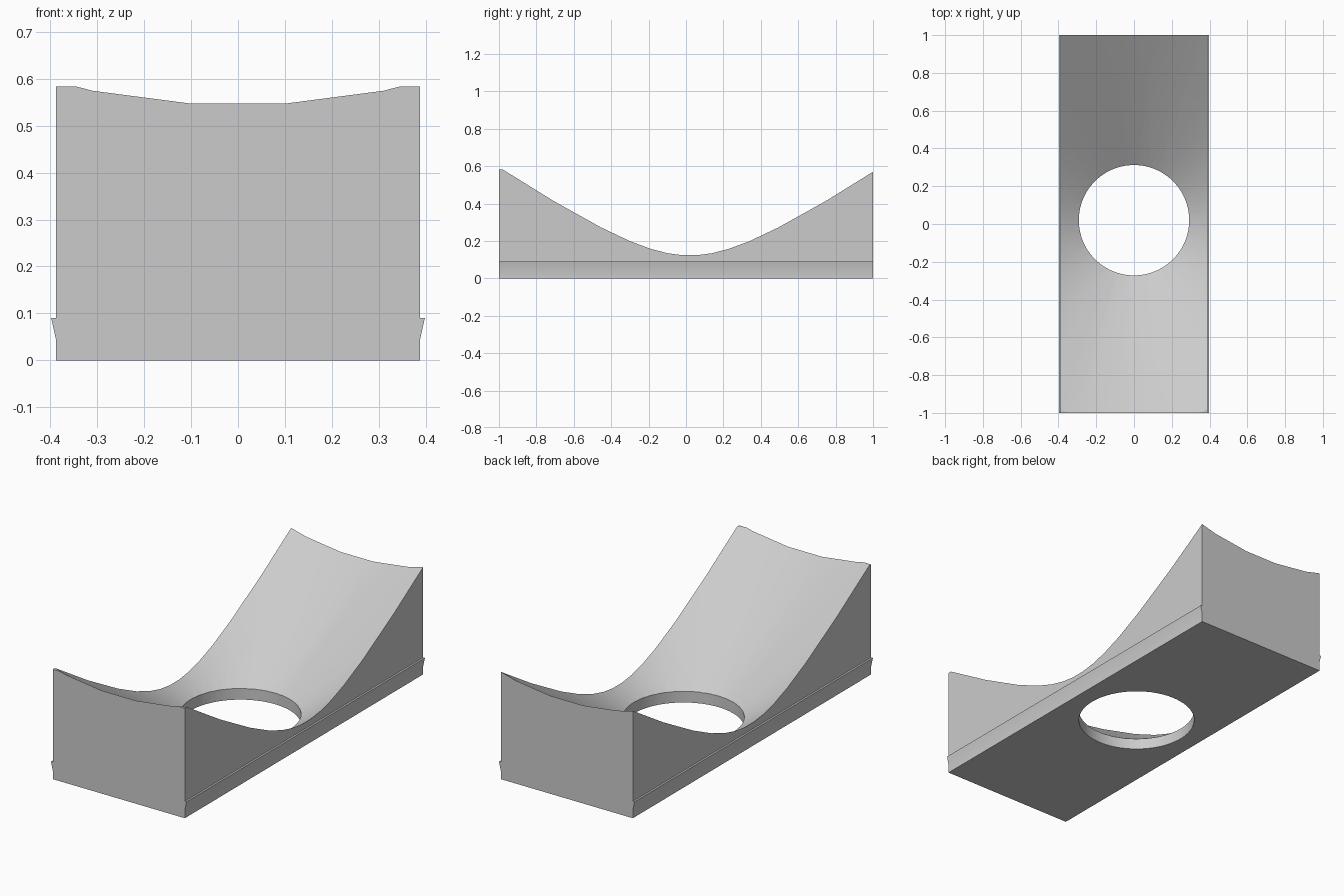
import bpy, bmesh
from math import cos, pi
from mathutils import Matrix

cube = bpy.data.objects.get("Cube")
if cube:
    bpy.data.objects.remove(cube, do_unlink=True)

grey = bpy.data.materials.new("light grey")
grey.use_nodes = True
colour = (0.6, 0.6, 0.6, 1)
grey.diffuse_color = colour
grey.node_tree.nodes["Principled BSDF"].inputs["Base Color"].default_value = colour

HOLE_Y = 0.02


def add_object(name, bm):
    bmesh.ops.recalc_face_normals(bm, faces=bm.faces[:])
    mesh = bpy.data.meshes.new(name)
    bm.to_mesh(mesh)
    bm.free()
    mesh.materials.append(grey)
    ob = bpy.data.objects.new(name, mesh)
    bpy.context.collection.objects.link(ob)
    return ob


def cutter(name, sides, r_low, r_high, z_low, z_high):
    # Radii are measured to the middle of the flats; one flat faces the front
    bm = bmesh.new()
    k = cos(pi / sides)
    place = Matrix.Translation((0, HOLE_Y, (z_low + z_high) / 2)) @ Matrix.Rotation(pi / sides, 4, "Z")
    bmesh.ops.create_cone(bm, cap_ends=True, segments=sides, radius1=r_low / k,
                          radius2=r_high / k, depth=z_high - z_low, matrix=place)
    ob = add_object(name, bm)
    ob.hide_render = True
    return ob


def funnel_radius(z):
    return 1.02 + (z - 0.547) / 0.67


# Block: end profile with a flared lip low on each side, extruded front to back
half = [(0.388, 0), (0.388, 0.045), (0.398, 0.09), (0.388, 0.09), (0.388, 0.583)]
profile = half + [(-x, z) for x, z in reversed(half)]
bm = bmesh.new()
end = bm.faces.new([bm.verts.new((x, -1, z)) for x, z in profile])
swept = bmesh.ops.extrude_face_region(bm, geom=[end])["geom"]
bmesh.ops.translate(bm, vec=(0, 2, 0), verts=[v for v in swept if isinstance(v, bmesh.types.BMVert)])
block = add_object("block", bm)

# Conical hollow and round through hole
cutters = [
    cutter("funnel_cutter", 32, funnel_radius(-0.05), funnel_radius(0.7), -0.05, 0.7),
    cutter("hole_cutter", 64, 0.292, 0.292, -0.1, 0.8),
]
bpy.ops.object.select_all(action="DESELECT")
block.select_set(True)
bpy.context.view_layer.objects.active = block
for tool in cutters:
    cut = block.modifiers.new(tool.name, "BOOLEAN")
    cut.operation = "DIFFERENCE"
    cut.solver = "EXACT"
    cut.object = tool
    bpy.ops.object.modifier_apply(modifier=cut.name)
    bpy.data.objects.remove(tool, do_unlink=True)

bpy.ops.object.shade_smooth_by_angle(angle=pi / 7)
